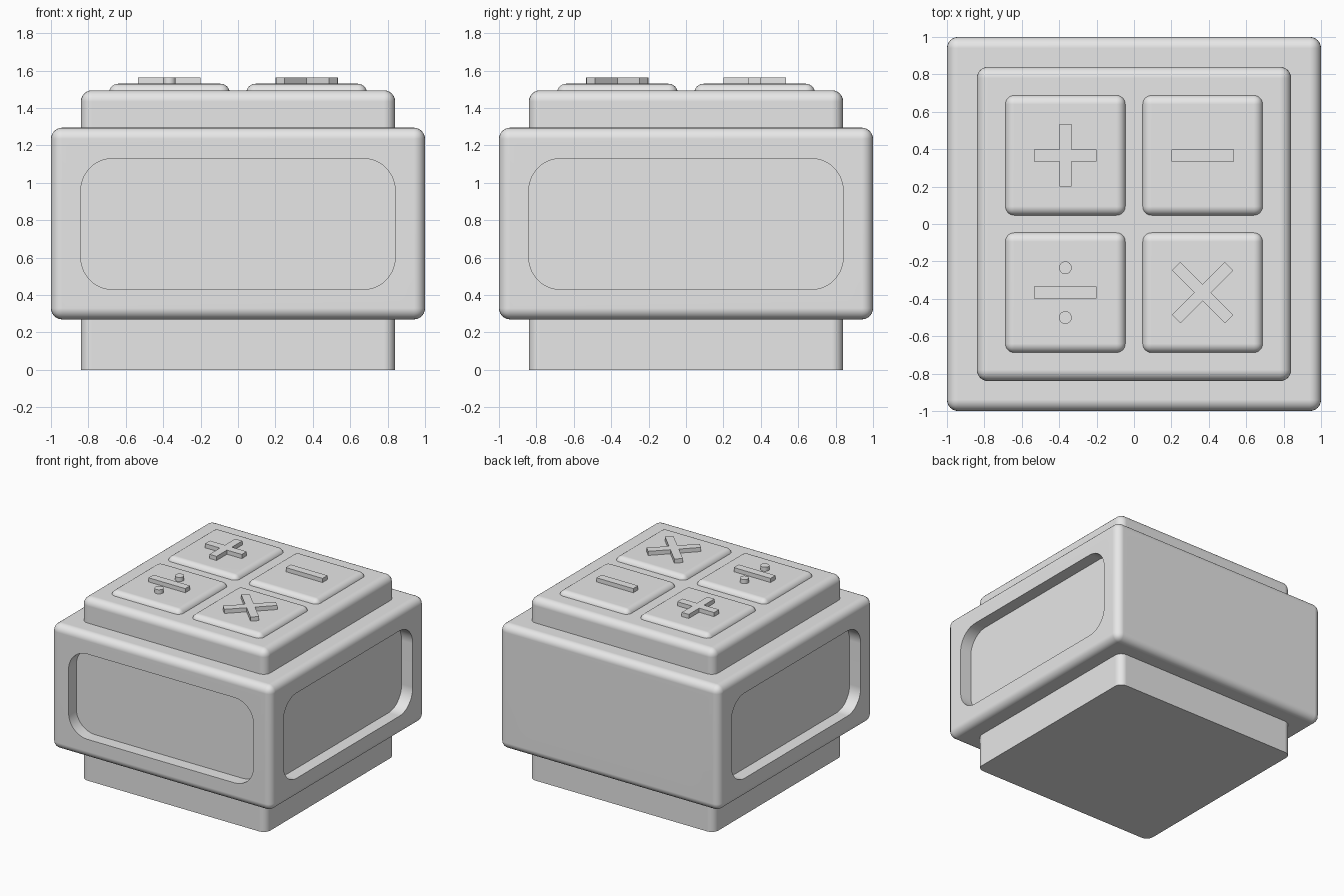
import bpy, bmesh, math
from mathutils import Matrix, Vector

cube = bpy.data.objects.get("Cube")
if cube:
    bpy.data.objects.remove(cube, do_unlink=True)

grey = bpy.data.materials.new("plain_grey")
grey.use_nodes = True
grey.diffuse_color = (0.8, 0.8, 0.8, 1)
grey.node_tree.nodes["Principled BSDF"].inputs["Base Color"].default_value = grey.diffuse_color


def make_object(name, bm):
    bmesh.ops.recalc_face_normals(bm, faces=bm.faces)
    mesh = bpy.data.meshes.new(name)
    bm.to_mesh(mesh)
    bm.free()
    mesh.materials.append(grey)
    obj = bpy.data.objects.new(name, mesh)
    bpy.context.collection.objects.link(obj)
    return obj


def activate(obj):
    bpy.ops.object.select_all(action='DESELECT')
    obj.select_set(True)
    bpy.context.view_layer.objects.active = obj


def smooth(obj):
    activate(obj)
    bpy.ops.object.shade_smooth_by_angle(angle=math.radians(35))
    weighted = obj.modifiers.new("flat_face_normals", 'WEIGHTED_NORMAL')
    weighted.keep_sharp = True


def rounded_box(name, centre, half, z0, z1, radius, round_bottom=False):
    """Square box with rounded sides and top, and optionally a rounded base."""
    bm = bmesh.new()
    bmesh.ops.create_cube(bm, size=1)
    for v in bm.verts:
        v.co = (centre[0] + v.co.x * 2 * half, centre[1] + v.co.y * 2 * half,
                z1 if v.co.z > 0 else z0)
    edges = [e for e in bm.edges
             if round_bottom or any(v.co.z > z0 + radius for v in e.verts)]
    bmesh.ops.bevel(bm, geom=edges, offset=radius, segments=6, profile=0.5,
                    affect='EDGES', clamp_overlap=True)
    return make_object(name, bm)


def prism(name, points, depth, matrix):
    """Extrude a flat outline upwards, then place it."""
    bm = bmesh.new()
    face = bm.faces.new([bm.verts.new((x, y, 0)) for x, y in points])
    top = bmesh.ops.extrude_face_region(bm, geom=[face])["geom"]
    bmesh.ops.translate(bm, vec=(0, 0, depth),
                        verts=[g for g in top if isinstance(g, bmesh.types.BMVert)])
    bm.transform(matrix)
    return make_object(name, bm)


def arc(cx, cy, r, start, end, steps):
    return [(cx + r * math.cos(start + (end - start) * i / steps),
             cy + r * math.sin(start + (end - start) * i / steps))
            for i in range(steps + 1)]


def rounded_rect(w, h, r):
    pts = []
    for i, (sx, sy) in enumerate([(1, 1), (-1, 1), (-1, -1), (1, -1)]):
        a = i * math.pi / 2
        pts += arc(sx * (w - r), sy * (h - r), r, a, a + math.pi / 2, 10)
    return pts


def bar(w, h):
    return [(w, h), (-w, h), (-w, -h), (w, -h)]


def plus(l, w):
    quarter = [(l, -w), (l, w), (w, w)]
    pts = []
    for i in range(4):
        turn = Matrix.Rotation(i * math.pi / 2, 2)
        pts += [tuple(turn @ Vector(p)) for p in quarter]
    return pts


# Inner block and the wide band around it
smooth(rounded_box("inner_block", (0, 0), 0.84, 0, 1.495, 0.06))
band = rounded_box("outer_band", (0, 0), 1, 0.27, 1.295, 0.06, True)

# Recessed rounded panel on each side of the band
for i in range(4):
    place = (Matrix.Translation((0, 0, 0.78)) @ Matrix.Rotation(i * math.pi / 2, 4, 'Z')
             @ Matrix.Translation((0, -0.9, 0)) @ Matrix.Rotation(math.pi / 2, 4, 'X'))
    cutter = prism("panel_cutter", rounded_rect(0.84, 0.35, 0.17), 0.2, place)
    cutter.hide_render = True
    cut = band.modifiers.new("panel_recess", 'BOOLEAN')
    cut.operation = 'DIFFERENCE'
    cut.solver = 'EXACT'
    cut.object = cutter
    activate(band)
    bpy.ops.object.modifier_apply(modifier=cut.name)
    bpy.data.objects.remove(cutter, do_unlink=True)
smooth(band)

# Four keys with raised signs
K = 0.367
for name, sx, sy in [("plus", -1, 1), ("minus", 1, 1), ("divide", -1, -1), ("times", 1, -1)]:
    smooth(rounded_box(name + "_key", (sx * K, sy * K), 0.323, 1.44, 1.53, 0.05))


def sign(name, points, x, y, angle=0):
    place = Matrix.Translation((x, y, 1.52)) @ Matrix.Rotation(angle, 4, 'Z')
    return prism(name, points, 0.044, place)


sign("plus_sign", plus(0.167, 0.032), -K, K)
sign("minus_sign", bar(0.167, 0.032), K, K)
sign("times_sign", plus(0.2, 0.032), K, -K, math.pi / 4)
sign("divide_bar", bar(0.167, 0.032), -K, -K)
for label, dy in (("upper", 0.133), ("lower", -0.133)):
    smooth(sign("divide_dot_" + label, arc(0, 0, 0.034, 0, 2 * math.pi, 24)[:-1], -K, dy - K))
